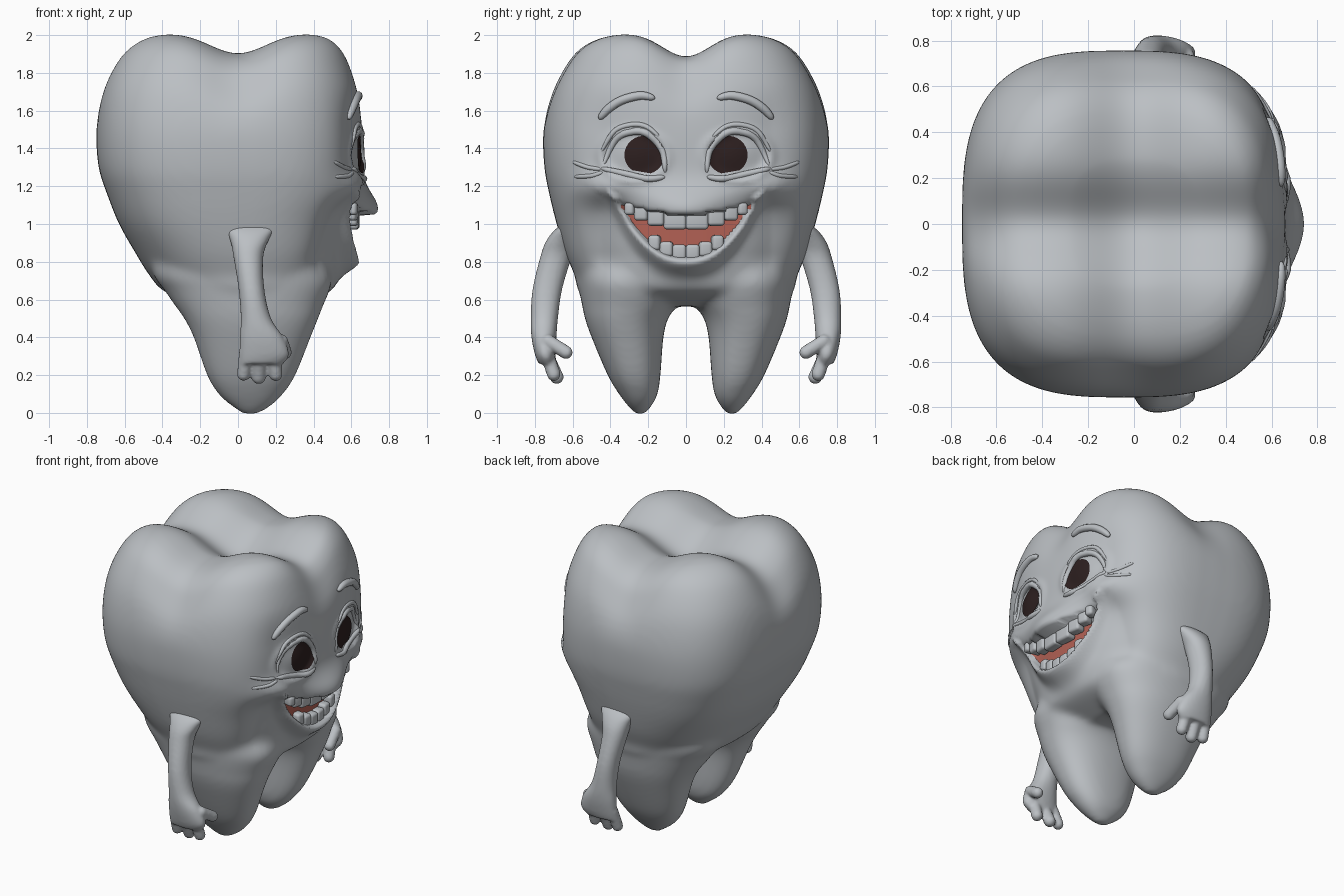
import bpy, bmesh, math
from mathutils import Vector, Matrix
from mathutils.bvhtree import BVHTree

if "Cube" in bpy.data.objects:
    bpy.data.objects.remove(bpy.data.objects["Cube"])


def material(name, rgb):
    m = bpy.data.materials.new(name)
    m.diffuse_color = (*rgb, 1)
    m.use_nodes = True
    m.node_tree.nodes["Principled BSDF"].inputs["Base Color"].default_value = m.diffuse_color
    return m


GREY = material("enamel_grey", (0.50, 0.525, 0.55))
RED = material("mouth_red", (0.45, 0.12, 0.09))
DARK = material("pupil_brown", (0.026, 0.014, 0.014))


def add(name, bm, mat):
    bmesh.ops.recalc_face_normals(bm, faces=bm.faces)
    me = bpy.data.meshes.new(name)
    bm.to_mesh(me)
    bm.free()
    me.materials.append(mat)
    me.shade_smooth()
    ob = bpy.data.objects.new(name, me)
    bpy.context.scene.collection.objects.link(ob)
    return ob


def bake(ob):
    dg = bpy.context.evaluated_depsgraph_get()
    me = bpy.data.meshes.new_from_object(ob.evaluated_get(dg))
    ob.modifiers.clear()
    ob.data = me
    me.materials.clear()
    me.materials.append(GREY)
    me.shade_smooth()


def fuse(ob, voxel, iterations):
    r = ob.modifiers.new("fuse", 'REMESH')
    r.mode, r.voxel_size = 'VOXEL', voxel
    s = ob.modifiers.new("soften", 'SMOOTH')
    s.factor, s.iterations = 0.5, iterations
    bake(ob)


def spline(rows, steps):
    """Catmull-Rom through rows of numbers."""
    out = []
    for i in range(len(rows) - 1):
        p = [rows[max(0, min(len(rows) - 1, i + k))] for k in (-1, 0, 1, 2)]
        for j in range(steps):
            t = j / steps
            out.append([0.5 * (2 * b + (c - a) * t + (2 * a - 5 * b + 4 * c - d) * t * t
                               + (3 * b - a - 3 * c + d) * t ** 3) for a, b, c, d in zip(*p)])
    return out + [list(rows[-1])]


def loft(bm, rows, seg=64):
    """Superellipse rings from rows of z, x0, x1, y0, y1, exponent."""
    last = None
    rows = spline(rows, 4)
    for k, (z, x0, x1, y0, y1, n) in enumerate(rows):
        ring = []
        for i in range(seg):
            c, s = math.cos(2 * math.pi * i / seg), math.sin(2 * math.pi * i / seg)
            c, s = [math.copysign(abs(v) ** (2 / n), v) for v in (c, s)]
            ring.append(bm.verts.new(((x0 + x1) / 2 + c * (x1 - x0) / 2, (y0 + y1) / 2 + s * (y1 - y0) / 2, z)))
        if last:
            for i in range(seg):
                bm.faces.new((last[i - 1], last[i], ring[i], ring[i - 1]))
        if k in (0, len(rows) - 1):
            bm.faces.new(ring)
        last = ring


def bump(v, width):
    return math.exp(-(v / width) ** 2)


def ramp(z, lo, hi):
    w = max(0, min(1, (z - lo) / (hi - lo)))
    return w * w * (3 - 2 * w)


# Tooth body: crown and two roots fused together
CROWN = [(2.035, -.27, .27, .27), (2.01, -.47, .47, .46), (1.955, -.58, .55, .575), (1.86, -.66, .60, .65),
         (1.7, -.725, .642, .72), (1.5, -.75, .658, .755), (1.3, -.738, .658, .75), (1.15, -.69, .635, .722),
         (1.0, -.63, .59, .685), (.85, -.545, .565, .64), (.73, -.47, .535, .59), (.64, -.385, .485, .56),
         (.565, -.17, .29, .40)]
ROOT = [(.9, -.45, .45, .08, .55), (.74, -.45, .50, .02, .575), (.65, -.39, .485, .02, .565), (.57, -.335, .452, .05, .55),
        (.5, -.285, .425, .095, .535), (.4, -.235, .385, .12, .50), (.2, -.165, .305, .135, .415),
        (.1, -.105, .24, .15, .355), (.04, -.04, .18, .18, .31), (-.01, .03, .1, .22, .265)]
bm = bmesh.new()
loft(bm, [(z, a, b, -h, h, 2.4 + .6 * ramp(z, .6, 1.2)) for z, a, b, h in CROWN])
for s in (1, -1):
    loft(bm, [(z, a, b, min(s * c, s * d), max(s * c, s * d), 2.3) for z, a, b, c, d in ROOT])
body = add("tooth_body", bm, GREY)
fuse(body, 0.018, 16)


def lip_top(y):
    return 1.045 + 0.075 * (y / 0.365) ** 2


def lip_low(y):
    return 0.80 + 0.31 * (abs(y) / 0.365) ** 2.3


# Sculpt cusps, lips, cheeks and eye sockets
for v in body.data.vertices:
    x, y, z = v.co
    v.co.z -= ramp(z, 1.4, 1.9) * (0.12 * bump(x, .22) + 0.13 * bump(y, .18))
    if x > 0.2 and 0.6 < z < 1.75:
        d = z - lip_top(y)
        e = z - lip_low(y)
        a = abs(y)
        inside = max(0, 1 - (y / 0.42) ** 2)
        # curve the face back towards its sides
        v.co.x -= min(a, .45) ** 2 * (.25 - .15 * ramp(z, 1.05, 1.3)) * ramp(z, .65, .85) * (1 - ramp(z, 1.5, 1.75)) \
            * (1 - ramp(a, .4, .65)) * ramp(x, .2, .5)
        if d >= 0:
            v.co.x += 0.13 * bump(y, .26) * bump(d - .015, .13)
        elif e > 0.03:
            v.co.x -= 0.04 * inside
        if a < 0.42 and d < 0.03:
            v.co.x += (0.02 + 0.07 * inside) * bump(e, .03 if e > 0 else .065)
        v.co.x += 0.06 * bump(a - .44, .13) * bump(z - 1.19, .08) * ramp(x, .2, .5)
        # eyeballs bulging inside shallow sockets
        r = math.hypot((a - .275) / .17, (z - 1.365) / .13)
        v.co.x += 0.012 * bump(r - 1.05, .15) - 0.035 * max(0, 1 - r ** 6) + 0.035 * max(0, 1 - r * r)
sm = body.modifiers.new("soften", 'SMOOTH')
sm.factor, sm.iterations = 0.5, 1
bake(body)
tree = BVHTree.FromPolygons([v.co for v in body.data.vertices], [p.vertices for p in body.data.polygons])


def surf(y, z):
    hit = tree.ray_cast(Vector((2, y, z)), Vector((-1, 0, 0)))[0]
    return hit.x if hit else 0.5


# Red mouth lining
def mouth_x(y):
    z = (lip_top(y) + lip_low(y)) / 2 + 0.005
    return surf(y, z) + 0.025 * max(0.1, 1 - (y / 0.33) ** 2)


def grid(name, fn, nu, nv, mat):
    bm = bmesh.new()
    vs = [[bm.verts.new(fn(i / nu, j / nv)) for j in range(nv + 1)] for i in range(nu + 1)]
    for i in range(nu):
        for j in range(nv):
            bm.faces.new((vs[i][j], vs[i + 1][j], vs[i + 1][j + 1], vs[i][j + 1]))
    return add(name, bm, mat)


def lining(u, t):
    y = -0.345 + 0.69 * u
    lo, hi = lip_low(y) + 0.012, lip_top(y) + 0.012
    return (mouth_x(y), y, lo + (hi - lo) * t)


grid("mouth_lining", lining, 40, 6, RED)


# Teeth rows: half-row widths from the middle outwards, mirrored
def teeth(name, widths, lift, place):
    bm = bmesh.new()
    edge = 0
    for w in widths:
        for s in (1, -1):
            y = s * (edge + w / 2)
            z, h = place(y)
            m = (Matrix.Translation((mouth_x(y) + lift, y, z)) @ Matrix.Rotation(1.0 * y, 4, 'Z')
                 @ Matrix.Diagonal((0.07, w * 1.05, h, 1)))
            bmesh.ops.create_cube(bm, size=1, matrix=m)
        edge += w
    ob = add(name, bm, GREY)
    b = ob.modifiers.new("round", 'BEVEL')
    b.width, b.segments = 0.018, 4


teeth("upper_teeth", (.115, .085, .07, .05), .045, lambda y: (lip_top(y) - .022 + .1 * y * y, .11 - .5 * y * y))
teeth("lower_teeth", (.07, .066, .06), .015, lambda y: (lip_low(y) + .05, .08))


# Raised strokes that follow the face
def stroke(name, pts, depth, lift=-0.004):
    for s in (1, -1):
        cu = bpy.data.curves.new(name, 'CURVE')
        cu.dimensions, cu.bevel_depth, cu.bevel_resolution, cu.use_fill_caps = '3D', depth, 3, True
        path = spline(pts, 7)
        sp = cu.splines.new('POLY')
        sp.points.add(len(path) - 1)
        for k, (y, z) in enumerate(path):
            u = 2 * k / (len(path) - 1) - 1
            sp.points[k].co = (surf(s * y, z) + lift, s * y, z, 1)
            sp.points[k].radius = max(0.15, math.sqrt(max(0, 1 - u ** 4)))
        tmp = bpy.data.objects.new(name + "_path", cu)
        bpy.context.scene.collection.objects.link(tmp)
        ob = bpy.data.objects.new(name, bpy.data.meshes.new(name))
        bpy.context.scene.collection.objects.link(ob)
        dg = bpy.context.evaluated_depsgraph_get()
        ob.data = bpy.data.meshes.new_from_object(tmp.evaluated_get(dg))
        ob.data.materials.clear()
        ob.data.materials.append(GREY)
        ob.data.shade_smooth()
        bpy.data.objects.remove(tmp)


stroke("eyebrow", [(.165, 1.665), (.24, 1.68), (.34, 1.655), (.41, 1.61), (.46, 1.555)], .024, .004)
stroke("upper_eyelid", [(.11, 1.27), (.125, 1.39), (.20, 1.475), (.28, 1.49), (.37, 1.45), (.44, 1.31)], .02)
stroke("eyelid_fold", [(.14, 1.46), (.21, 1.515), (.29, 1.525), (.38, 1.49), (.45, 1.38)], .014)
stroke("lower_eyelid", [(.11, 1.25), (.20, 1.24), (.32, 1.265), (.45, 1.295)], .018)
stroke("smile_wrinkle", [(.45, 1.29), (.52, 1.30), (.60, 1.33)], .012)
stroke("lower_wrinkle", [(.44, 1.275), (.50, 1.255), (.59, 1.25)], .012)

# Pupils, cut off along the lower lid
for s in (1, -1):
    def pupil(u, t, s=s):
        a = 2 * math.pi * u
        y = .22 + .106 * t * math.cos(a)
        z = max(1.365 + .102 * t * math.sin(a), 1.255 + .17 * (y - .11))
        return (surf(s * y, z) + .007, s * y, z)
    grid("pupil", pupil, 40, 8, DARK)

# Arms with hands and fingers, fused
ARM = [(1.05, .07, .53, .16, .04), (.98, .065, .622, .135, .06), (.91, .06, .66, .10, .08), (.82, .055, .69, .078, .083),
       (.65, .072, .735, .068, .078), (.5, .095, .75, .08, .072), (.4, .125, .752, .115, .066),
       (.31, .14, .745, .13, .055), (.26, .125, .735, .115, .045)]
FINGERS = [((.04, .74, .32), (.03, .70, .205), .036), ((.115, .745, .32), (.11, .685, .19), .038),
           ((.19, .74, .32), (.20, .70, .205), .037), ((.23, .73, .38), (.25, .635, .32), .036)]
for s in (1, -1):
    bm = bmesh.new()
    loft(bm, [(z, cx - rx, cx + rx, s * cy - ry, s * cy + ry, 2.1) for z, cx, cy, rx, ry in ARM], 32)
    for a, b, r in FINGERS:
        for k in range(9):
            p = Vector(a).lerp(Vector(b), k / 8)
            p.y *= s
            bmesh.ops.create_uvsphere(bm, u_segments=16, v_segments=10, radius=r, matrix=Matrix.Translation(p))
    fuse(add("arm", bm, GREY), 0.01, 4)
